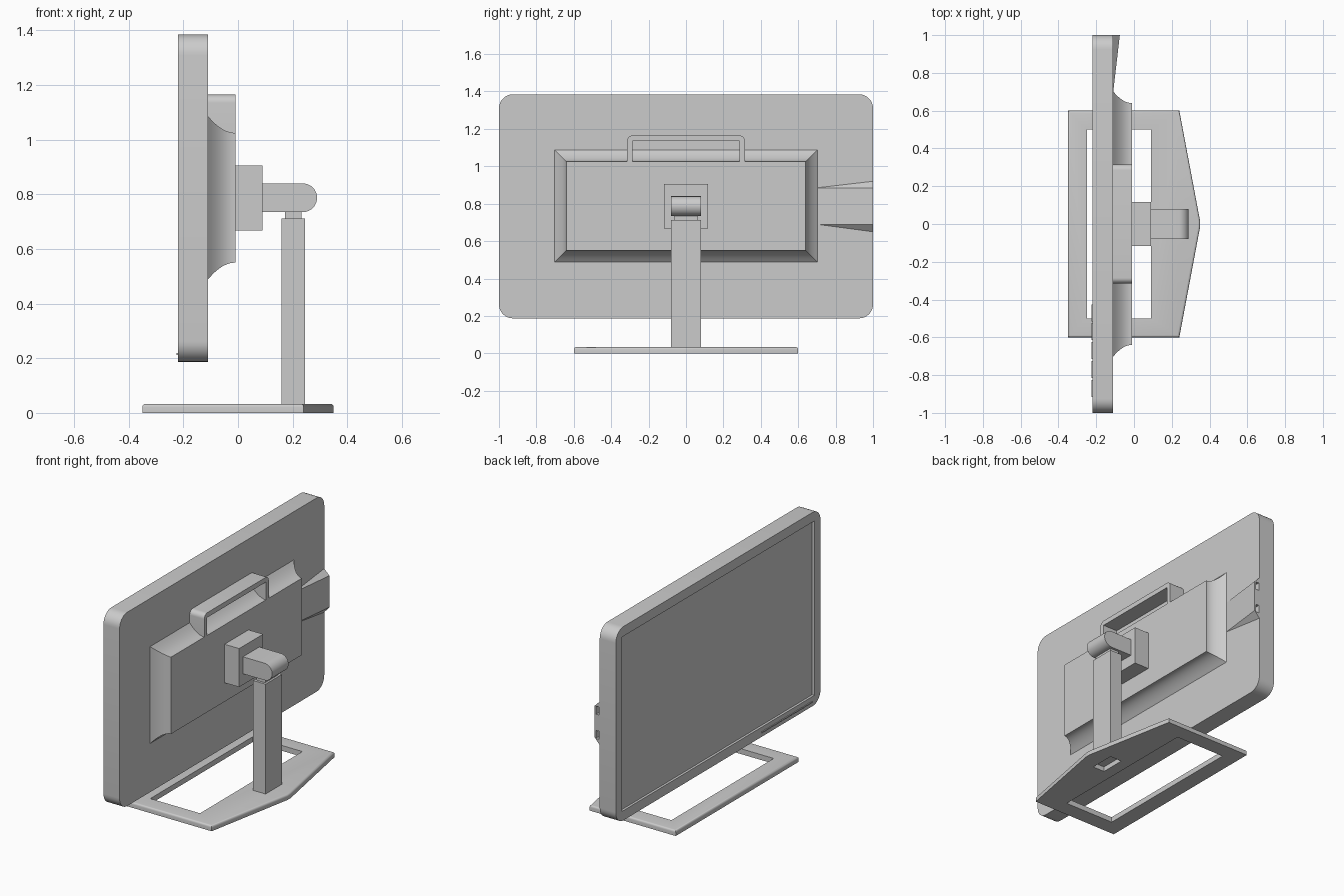
import bpy, bmesh
from math import sin, cos, pi
from mathutils import Vector

cube = bpy.data.objects.get("Cube")
if cube:
    bpy.data.objects.remove(cube, do_unlink=True)

GREY = (0.6, 0.6, 0.6, 1)
grey = bpy.data.materials.new("plain_grey")
grey.use_nodes = True
grey.diffuse_color = GREY
grey.node_tree.nodes["Principled BSDF"].inputs["Base Color"].default_value = GREY


def finish(name, bm):
    bmesh.ops.recalc_face_normals(bm, faces=bm.faces)
    me = bpy.data.meshes.new(name)
    bm.to_mesh(me)
    bm.free()
    me.materials.append(grey)
    ob = bpy.data.objects.new(name, me)
    bpy.context.collection.objects.link(ob)
    return ob


def select(ob):
    bpy.ops.object.select_all(action='DESELECT')
    ob.select_set(True)
    bpy.context.view_layer.objects.active = ob


def smooth(ob):
    select(ob)
    bpy.ops.object.shade_smooth_by_angle(angle=0.6)


def prism(name, profile, axis, lo, hi):
    """Extrude a 2D profile along x, y or z."""
    bm = bmesh.new()
    place = {'x': lambda p, h: (h, *p), 'y': lambda p, h: (p[0], h, p[1]),
             'z': lambda p, h: (*p, h)}[axis]
    bottom = [bm.verts.new(place(p, lo)) for p in profile]
    top = [bm.verts.new(place(p, hi)) for p in profile]
    bm.faces.new(bottom)
    bm.faces.new(top)
    n = len(profile)
    for i in range(n):
        j = (i + 1) % n
        bm.faces.new((bottom[i], bottom[j], top[j], top[i]))
    return finish(name, bm)


def rect(a0, a1, b0, b1):
    return [(a0, b0), (a1, b0), (a1, b1), (a0, b1)]


def box(name, x, y, z):
    return prism(name, rect(*x, *y), 'z', *z)


def arc(cx, cy, r, start, end, steps=8):
    return [(cx + r * cos(start + (end - start) * i / steps),
             cy + r * sin(start + (end - start) * i / steps)) for i in range(steps + 1)]


def rounded(a0, a1, b0, b1, r):
    return (arc(a1 - r, b1 - r, r, 0, pi / 2) + arc(a0 + r, b1 - r, r, pi / 2, pi)
            + arc(a0 + r, b0 + r, r, pi, 1.5 * pi) + arc(a1 - r, b0 + r, r, 1.5 * pi, 2 * pi))


def cut(ob, cutter):
    mod = ob.modifiers.new("cut", 'BOOLEAN')
    mod.operation = 'DIFFERENCE'
    mod.solver = 'EXACT'
    mod.object = cutter
    select(ob)
    bpy.ops.object.modifier_apply(modifier=mod.name)
    bpy.data.objects.remove(cutter, do_unlink=True)


# Screen panel with recessed display
panel = prism("screen_panel", rounded(-1, 1, 0.187, 1.385, 0.075), 'x', -0.22, -0.11)
cut(panel, box("display_cutter", (-0.3, -0.205), (-0.94, 0.94), (0.247, 1.325)))
smooth(panel)

# Thin control buttons on the lower bezel
for i in range(5):
    y = -0.87 + i * 0.1
    box(f"control_button_{i + 1}", (-0.225, -0.215), (y - 0.045, y + 0.045), (0.212, 0.219))

# Rear housing with concave flared sides
bm = bmesh.new()
rings = []
STEPS = 10
for i in range(STEPS + 1):
    t = i / STEPS
    flare = 0.062 * (1 - t) ** 2
    outline = rect(-0.64 - flare, 0.64 + flare, 0.55 - flare, 1.025 + flare)
    rings.append([bm.verts.new((-0.11 + 0.1 * t, *p)) for p in outline])
for a, b in zip(rings, rings[1:]):
    for i in range(4):
        j = (i + 1) % 4
        bm.faces.new((a[i], a[j], b[j], b[i]))
bm.faces.new(rings[0])
bm.faces.new(rings[-1])
smooth(finish("rear_housing", bm))

# Carry handle
outer = arc(0.285, 1.135, 0.03, 0, pi / 2) + arc(-0.285, 1.135, 0.03, pi / 2, pi)
handle = [(0.315, 1.02)] + outer + [(-0.315, 1.02), (-0.287, 1.02), (-0.287, 1.135),
                                    (0.287, 1.135), (0.287, 1.02)]
smooth(prism("carry_handle", handle, 'x', -0.11, -0.01))

# Side port wedge with two sockets
bm = bmesh.new()
for y, x, low, high in ((0.7, -0.11, 0.69, 0.885), (1, -0.11, 0.65, 0.92), (1, -0.075, 0.69, 0.885)):
    for z in (low, high):
        bm.verts.new((x, y, z))
bmesh.ops.convex_hull(bm, input=bm.verts)
bmesh.ops.dissolve_limit(bm, angle_limit=0.01, verts=bm.verts, edges=bm.edges)
wedge = finish("port_wedge", bm)
for z in (0.71, 0.86):
    cut(wedge, box("socket_cutter", (-0.106, -0.083), (0.97, 1.1), (z - 0.025, z + 0.025)))

# Mount block, tilting arm and neck
box("mount_block", (-0.01, 0.09), (-0.117, 0.117), (0.667, 0.905))
arm = [(0.09, 0.735)] + arc(0.237, 0.7875, 0.0525, -pi / 2, pi / 2, 20) + [(0.09, 0.84)]
smooth(prism("tilt_arm", arm, 'y', -0.08, 0.08))
box("neck", (0.172, 0.232), (-0.065, 0.065), (0.7, 0.76))
box("stand_column", (0.16, 0.245), (-0.08, 0.08), (0.03, 0.712))

# Base plate: rounded upper rim, window and pocket under the column
plate = [(-0.35, -0.6), (0.24, -0.6), (0.35, -0.015), (0.35, 0.015), (0.24, 0.6), (-0.35, 0.6)]
base = prism("base_plate", plate, 'z', 0, 0.033)
bm = bmesh.new()
bm.from_mesh(base.data)
rim = [e for e in bm.edges if all(v.co.z > 0.03 for v in e.verts)]
bmesh.ops.bevel(bm, geom=rim, offset=0.012, segments=4, profile=0.5, affect='EDGES')
bm.to_mesh(base.data)
bm.free()
cut(base, box("window_cutter", (-0.25, 0.09), (-0.5, 0.5), (-0.1, 0.1)))
cut(base, box("pocket_cutter", (0.162, 0.243), (-0.078, 0.078), (-0.1, 0.031)))
smooth(base)
